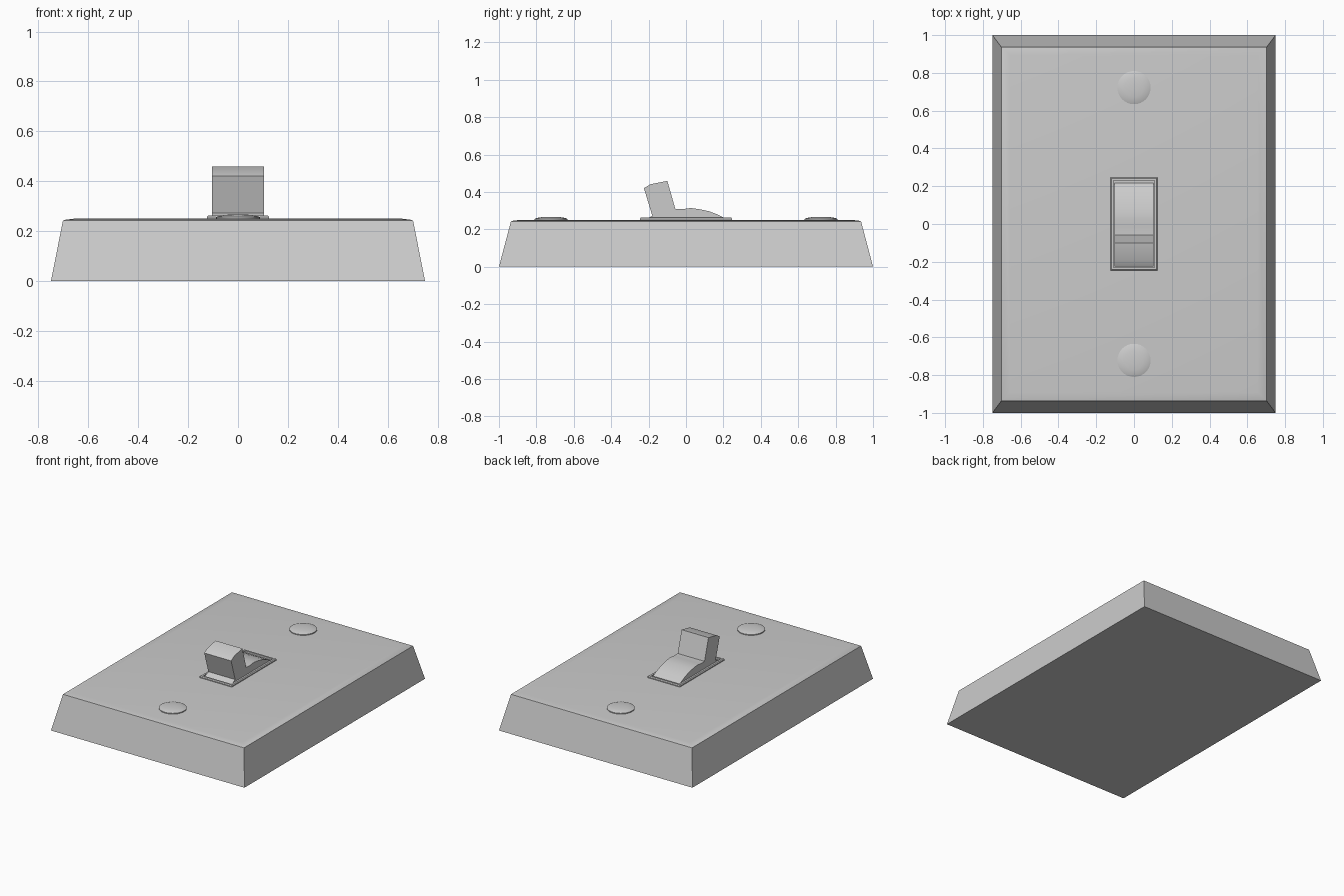
import bpy, bmesh, math

if "Cube" in bpy.data.objects:
    bpy.data.objects.remove(bpy.data.objects["Cube"])

def make(name, verts, faces, smooth=None):
    me = bpy.data.meshes.new(name)
    me.from_pydata(verts, [], faces)
    bm = bmesh.new()
    bm.from_mesh(me)
    bmesh.ops.recalc_face_normals(bm, faces=bm.faces)
    bm.to_mesh(me)
    bm.free()
    ob = bpy.data.objects.new(name, me)
    bpy.context.collection.objects.link(ob)
    if smooth:
        bpy.ops.object.select_all(action='DESELECT')
        bpy.context.view_layer.objects.active = ob
        ob.select_set(True)
        bpy.ops.object.shade_smooth_by_angle(angle=math.radians(smooth))
    return ob

def rect(x, y, z):
    return [(-x, -y, z), (x, -y, z), (x, y, z), (-x, y, z)]

def loft(name, rings, closed=False, smooth=None):
    """Skin a stack of equal rings; cap the ends or close the loop."""
    n, m = len(rings[0]), len(rings)
    faces = [(i * n + j, i * n + (j + 1) % n,
              (i + 1) % m * n + (j + 1) % n, (i + 1) % m * n + j)
             for i in range(m if closed else m - 1) for j in range(n)]
    if not closed:
        faces += [tuple(range(n))[::-1], tuple(range((m - 1) * n, m * n))]
    return make(name, [v for r in rings for v in r], faces, smooth)

# Cover plate: sloped sides with a softly crowned top
loft("cover_plate", [rect(0.75, 1.0, 0), rect(0.702, 0.936, 0.242),
                     rect(0.69, 0.924, 0.246), rect(0.655, 0.89, 0.25)], smooth=30)

# Raised frame around the switch opening
loft("switch_frame", [rect(0.125, 0.247, 0.24), rect(0.125, 0.247, 0.256),
                      rect(0.120, 0.242, 0.262), rect(0.108, 0.230, 0.262),
                      rect(0.108, 0.230, 0.24)], closed=True)

# Toggle: side profile (y, z) of curved rocker and tilted lever, extruded in x
profile = [(-0.225, 0.24), (-0.222, 0.252), (-0.18, 0.272), (-0.225, 0.42),
           (-0.19, 0.441), (-0.10, 0.459), (-0.057, 0.309), (-0.01, 0.309),
           (0.025, 0.314), (0.075, 0.307), (0.125, 0.296), (0.17, 0.279),
           (0.21, 0.259), (0.225, 0.24)]
loft("toggle_switch", [[(x, y, z) for y, z in profile] for x in (-0.104, 0.104)], smooth=25)

# Domed screw caps above and below the switch
def circle(r, y, z, n=32):
    return [(r * math.cos(2 * math.pi * i / n), y + r * math.sin(2 * math.pi * i / n), z)
            for i in range(n)]

for name, y in (("upper_screw", 0.722), ("lower_screw", -0.722)):
    loft(name, [circle(r, y, z) for r, z in
                ((0.088, 0.24), (0.088, 0.256), (0.075, 0.261), (0.05, 0.265), (0.02, 0.267))],
         smooth=40)
